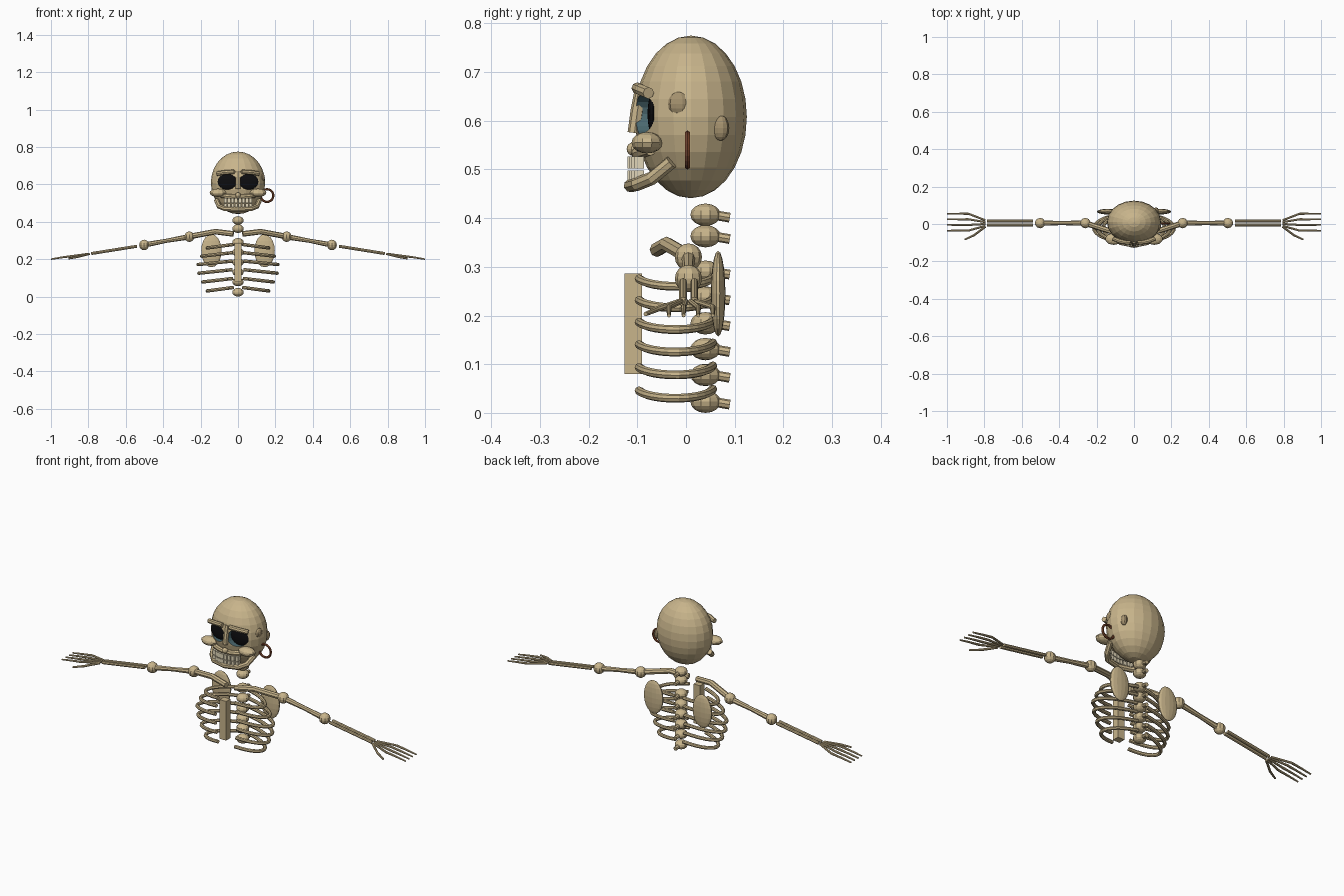
import bpy
from math import sin, cos, radians, pi

cube = bpy.data.objects.get("Cube")
if cube:
    bpy.data.objects.remove(cube)


def material(name, r, g, b):
    m = bpy.data.materials.new(name)
    m.use_nodes = True
    m.diffuse_color = (r, g, b, 1)
    bsdf = next(n for n in m.node_tree.nodes if n.type == 'BSDF_PRINCIPLED')
    bsdf.inputs["Base Color"].default_value = (r, g, b, 1)
    return m


BONE = material("bone", .58, .46, .26)
SHADE = material("dark_bone", .38, .29, .16)
TOOTH = material("tooth_ivory", .75, .67, .48)
TEAL = material("socket_teal", .07, .14, .16)
BLACK = material("eye_black", .004, .004, .005)
COPPER = material("copper", .2, .06, .025)


def finish(name, mat):
    ob = bpy.context.object
    ob.name = name
    ob.data.materials.clear()
    ob.data.materials.append(mat)
    return ob


def ball(name, pos, size, mat=BONE, seg=10, rings=8):
    bpy.ops.mesh.primitive_uv_sphere_add(segments=seg, ring_count=rings, radius=1, location=pos)
    bpy.context.object.scale = size
    return finish(name, mat)


def box(name, pos, size, mat=BONE):
    bpy.ops.mesh.primitive_cube_add(size=1, location=pos)
    bpy.context.object.scale = size
    return finish(name, mat)


def tube(name, points, radius, mat=BONE, taper=None):
    """Faceted rod swept along a list of points."""
    cu = bpy.data.curves.new(name, 'CURVE')
    cu.dimensions = '3D'
    cu.bevel_depth = radius
    cu.bevel_resolution = 2
    cu.use_fill_caps = True
    sp = cu.splines.new('POLY')
    sp.points.add(len(points) - 1)
    sp.use_smooth = False
    for i, p in enumerate(points):
        sp.points[i].co = (*p, 1)
        if taper:
            sp.points[i].radius = taper[i]
    ob = bpy.data.objects.new(name, cu)
    bpy.context.collection.objects.link(ob)
    bpy.ops.object.select_all(action='DESELECT')
    ob.select_set(True)
    bpy.context.view_layer.objects.active = ob
    bpy.ops.object.convert(target='MESH')
    return finish(name, mat)


def sided(s, points):
    return [(s * x, y, z) for x, y, z in points]


SIDES = (("left", 1), ("right", -1))

# Skull with cut eye sockets
skull = ball("skull", (0, .01, .608), (.145, .115, .167), seg=20, rings=14)
skull.data.materials.append(TEAL)
for side, s in SIDES:
    bpy.ops.mesh.primitive_cylinder_add(vertices=20, radius=1, depth=2,
                                        location=(s * .058, -.126, .614),
                                        rotation=(pi / 2, 0, 0))
    cutter = finish("socket_cutter", TEAL)
    cutter.scale = (.05, .042, .06)
    cutter.hide_render = True
    mod = skull.modifiers.new("socket", 'BOOLEAN')
    mod.solver = 'EXACT'
    mod.operation = 'DIFFERENCE'
    mod.material_mode = 'TRANSFER'
    mod.object = cutter
    bpy.context.view_layer.objects.active = skull
    bpy.ops.object.modifier_apply(modifier=mod.name)
    bpy.data.objects.remove(cutter)

# Face
for side, s in SIDES:
    ball(side + "_eye", (s * .058, -.068, .614), (.051, .011, .043), BLACK, 16, 10)
    tube(side + "_brow", sided(s, [(.02, -.1, .667), (.07, -.094, .664), (.113, -.077, .657)]), .012)
    ball(side + "_cheekbone", (s * .108, -.08, .555), (.046, .032, .022))
tube("nose_bridge", [(0, -.09, .67), (0, -.1, .62), (0, -.106, .575)], .014)
ball("nose_tip", (0, -.108, .542), (.016, .014, .014))
ball("temple_patch", (.13, -.014, .635), (.014, .023, .025), SHADE)
ball("ear_patch", (.118, .071, .585), (.014, .018, .026), SHADE)


# Jaws and teeth follow the same arc across the face
def arch(x):
    return -.114 + 3.2 * x * x


tube("upper_jaw", [(x, arch(x) + .014, .533 + x * x) for x in
                   [i * .018 for i in range(-5, 6)]], .013)
tube("lower_jaw", [(-.115, -.03, .515), (-.1, -.07, .482), (-.07, -.1, .47), (0, -.114, .467),
                   (.07, -.1, .47), (.1, -.07, .482), (.115, -.03, .515)], .014)
for i in range(8):
    x = (i - 3.5) * .019
    box("upper_tooth", (x, arch(x) + .004, .514), (.016, .02, .025), TOOTH)
    box("lower_tooth", (x, arch(x) + .004, .488), (.015, .02, .02), TOOTH)

# Earring on one side
bpy.ops.mesh.primitive_torus_add(major_radius=.034, minor_radius=.006, major_segments=20,
                                 minor_segments=6, location=(.155, .003, .54),
                                 rotation=(pi / 2, 0, 0))
finish("earring", COPPER)

# Spine
for z in (.023, .078, .131, .184, .237, .29, .363, .407):
    ball("vertebra", (0, .04, z), (.032, .031, .023))
    tube("spinous_process", [(0, .055, z), (0, .09, z - .006)], .01)

# Sternum and ribs
box("sternum", (0, -.108, .183), (.038, .036, .206))
for z, w in zip((.282, .238, .193, .147, .1, .052), (.165, .195, .215, .21, .19, .165)):
    for side, s in SIDES:
        path = []
        for k in range(13):
            a = radians(8 + 155 * k / 12)
            path.append((s * w * sin(a), -.022 + .078 * cos(a), z - .022 * sin(a)))
        tube(side + "_rib", path, .009)

# Shoulders, arms and hands
for side, s in SIDES:
    ball(side + "_shoulder_blade", (s * .142, .066, .245), (.056, .015, .088), seg=14, rings=10)
    tube(side + "_clavicle", sided(s, [(.025, -.06, .335), (.12, -.04, .347), (.255, .003, .322)]), .015)
    ball(side + "_shoulder_joint", (s * .26, .005, .32), (.028, .028, .028))
    tube(side + "_upper_arm", sided(s, [(.27, .005, .318), (.385, .005, .298), (.5, .005, .276)]),
         .013, taper=(1.1, .85, 1.1))
    ball(side + "_elbow_joint", (s * .502, .005, .276), (.028, .028, .028))
    for y in (-.006, .017):
        tube(side + "_forearm_bone", sided(s, [(.54, y, .269), (.785, y, .23)]), .008)
    # Four fingers fan out, then run straight
    for i in range(4):
        y = .055 - i * .03
        base = .02 - i * .01
        tube(side + "_palm_bone", sided(s, [(.795, base, .229), (.885, y, .217)]), .0055)
        tube(side + "_finger", sided(s, [(.885, y, .217), (.945, y, .209), (1, y, .2)]),
             .0055, taper=(1.1, .9, .7))
    tube(side + "_thumb", sided(s, [(.795, -.015, .228), (.855, -.06, .213), (.905, -.083, .203)]),
         .006, taper=(1, 1, .75))
